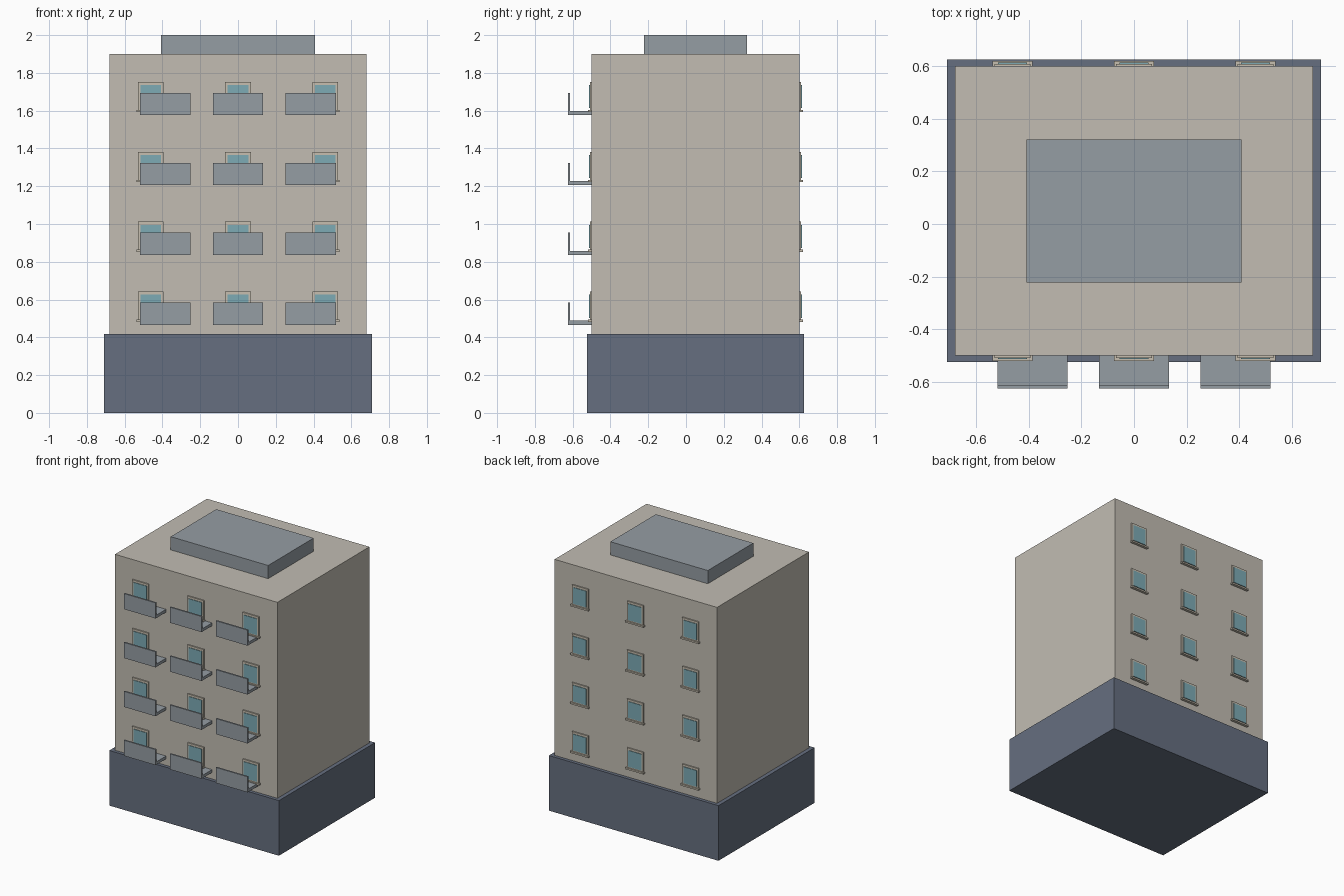
import bpy

if "Cube" in bpy.data.objects:
    bpy.data.objects.remove(bpy.data.objects["Cube"])

def material(name, rgb):
    # sRGB to linear diffuse colour
    lin = [c / 12.92 if c <= 0.04045 else ((c + 0.055) / 1.055) ** 2.4 for c in rgb]
    m = bpy.data.materials.new(name)
    m.diffuse_color = (*lin, 1)
    m.use_nodes = True
    m.node_tree.nodes["Principled BSDF"].inputs["Base Color"].default_value = m.diffuse_color
    return m

WALL = material("warm grey wall", (0.76, 0.74, 0.70))
BASE = material("slate blue", (0.40, 0.435, 0.50))
GREY = material("cool grey", (0.585, 0.615, 0.64))
GLASS = material("teal glass", (0.49, 0.67, 0.71))
FRAME = material("pale stone trim", (0.78, 0.75, 0.69))

def box(name, x, y, z, mat):
    """Axis-aligned box from (min, max) ranges."""
    verts = [(a, b, c) for a in x for b in y for c in z]
    faces = [(0, 1, 3, 2), (4, 6, 7, 5), (0, 4, 5, 1),
             (2, 3, 7, 6), (0, 2, 6, 4), (1, 5, 7, 3)]
    mesh = bpy.data.meshes.new(name)
    mesh.from_pydata(verts, [], faces)
    mesh.materials.append(mat)
    ob = bpy.data.objects.new(name, mesh)
    bpy.context.collection.objects.link(ob)
    return ob

# Main masses
box("podium", (-0.71, 0.71), (-0.525, 0.625), (0, 0.417), BASE)
box("tower", (-0.68, 0.68), (-0.50, 0.60), (0.001, 1.90), WALL)
box("roof_housing", (-0.408, 0.408), (-0.222, 0.322), (1.90, 2.0), GREY)

def window(tag, cx, wall, side, z):
    """Frame, glass plate and sill on a wall facing side (-1 front, 1 back)."""
    def span(depth):
        return tuple(sorted((wall - side * 0.005, wall + side * depth)))
    box("frame_" + tag, (cx - 0.068, cx + 0.068), span(0.009), (z + 0.022, z + 0.176), FRAME)
    glass_y = tuple(sorted((wall + side * 0.006, wall + side * 0.013)))
    box("glass_" + tag, (cx - 0.055, cx + 0.055), glass_y, (z + 0.037, z + 0.160), GLASS)
    box("sill_" + tag, (cx - 0.076, cx + 0.076), span(0.02), (z + 0.016, z + 0.028), FRAME)

for floor in range(4):
    z = 0.466 + floor * 0.37
    for col in (-1, 0, 1):
        tag = f"{floor}_{col + 1}"
        window("front_" + tag, col * 0.462, -0.50, -1, z)
        window("back_" + tag, col * 0.462, 0.60, 1, z)
        # Balcony slab and front parapet
        bx = (col * 0.385 - 0.133, col * 0.385 + 0.133)
        box("balcony_slab_" + tag, bx, (-0.614, -0.495), (z, z + 0.022), GREY)
        box("balcony_parapet_" + tag, bx, (-0.625, -0.613), (z, z + 0.118), GREY)
